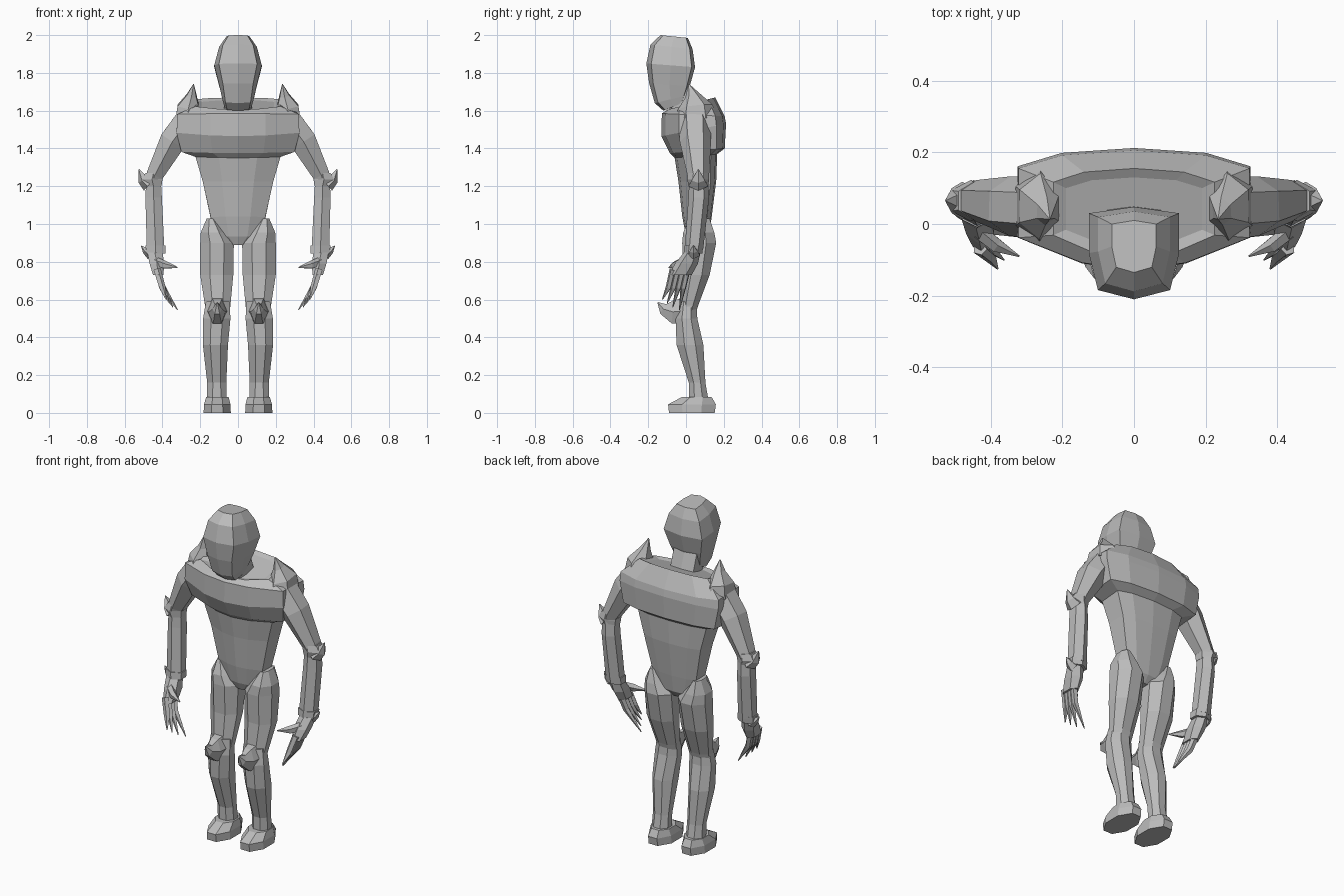
import bpy, bmesh, math
from mathutils import Vector

grey = bpy.data.materials.new("plain grey")
grey.diffuse_color = (0.5, 0.5, 0.5, 1)


def loft(name, rings, mirror=False):
    """Skin a list of closed rings, cap both ends, optionally mirror in x."""
    bm = bmesh.new()
    vs = [[bm.verts.new(p) for p in r] for r in rings]
    n = len(vs[0])
    for a, b in zip(vs, vs[1:]):
        for i in range(n):
            j = (i + 1) % n
            bm.faces.new((a[i], a[j], b[j], b[i]))
    bm.faces.new(vs[0][::-1])
    bm.faces.new(vs[-1])
    bmesh.ops.recalc_face_normals(bm, faces=bm.faces)
    me = bpy.data.meshes.new(name)
    bm.to_mesh(me)
    bm.free()
    me.materials.append(grey)
    ob = bpy.data.objects.new(name, me)
    bpy.context.collection.objects.link(ob)
    if mirror:
        ob.modifiers.new("mirror", 'MIRROR')
    return ob


def section(half, w, f, b, zf, zb):
    """Symmetric ring; half = (x fraction, depth fraction) from front to back."""
    pts = [(x * w, f + t * (b - f), zf + t * (zb - zf)) for x, t in half]
    return pts + [(-x, y, z) for x, y, z in pts[-2:0:-1]]


def circle(n):
    k = 1 / math.cos(math.pi / n)
    return [(k * math.cos(a), k * math.sin(a))
            for a in ((i + 0.5) * math.tau / n for i in range(n))]


def stack(name, levels, n=8):
    """Mirrored part from horizontal rings (x0, x1, y0, y1, z)."""
    loft(name, [[((x0 + x1) / 2 + c * (x1 - x0) / 2, (y0 + y1) / 2 + s * (y1 - y0) / 2, z)
                 for c, s in circle(n)] for x0, x1, y0, y1, z in levels], True)


def tube(name, path, n=6, ref=(0, 1, 0)):
    """Mirrored part along a path of (point, width, depth)."""
    P = [Vector(p[0]) for p in path]
    rings = []
    for i, (_, rw, rd) in enumerate(path):
        t = (P[min(i + 1, len(P) - 1)] - P[max(i - 1, 0)]).normalized()
        v = Vector(ref)
        v = (v - t * v.dot(t)).normalized()
        u = v.cross(t)
        rings.append([P[i] + u * c * rw + v * s * rd for c, s in circle(n)])
    loft(name, rings, True)


# head
head_half = [(0, 0), (.8, .1), (1, .5), (1, .93), (0, 1)]
loft("head", [section(head_half, *r) for r in (
    (.072, -.12, -.02, 1.60, 1.64), (.083, -.165, .0, 1.64, 1.68),
    (.1, -.195, .02, 1.745, 1.73), (.126, -.21, .048, 1.85, 1.83),
    (.1, -.188, .035, 1.95, 1.925), (.062, -.135, .01, 2.0, 1.985))])
loft("neck", [section(head_half, *r) for r in (
    (.075, -.08, .06, 1.55, 1.6), (.075, -.1, .01, 1.7, 1.74))])

# torso
body_half = [(0, 0), (.45, .06), (1, .27), (1, .85), (.62, .96), (0, 1)]
loft("torso", [section(body_half, *r) for r in (
    (.05, .02, .09, .89, .89), (.11, .0, .12, .935, .93),
    (.145, -.02, .135, 1.04, 1.03), (.187, -.04, .16, 1.225, 1.23),
    (.225, -.06, .165, 1.35, 1.37), (.30, -.085, .205, 1.375, 1.4),
    (.325, -.13, .212, 1.465, 1.53), (.322, -.128, .205, 1.585, 1.57),
    (.225, -.10, .155, 1.605, 1.67), (.19, -.07, .13, 1.60, 1.655))])

# shoulder spikes
tube("shoulder_spike", [((-.262, .05, 1.56), .068, .095), ((-.262, .05, 1.62), .058, .08),
                        ((-.245, .035, 1.68), .026, .035), ((-.235, .015, 1.74), .002, .002)])

# arms
tube("upper_arm", [((-.27, .045, 1.54), .07, .075), ((-.345, .05, 1.44), .069, .072),
                   ((-.44, .065, 1.26), .045, .05), ((-.453, .065, 1.22), .04, .045)])
stack("forearm", [(-.485, -.41, .025, .11, 1.26), (-.49, -.403, .02, .115, 1.14),
                  (-.483, -.39, .0, .085, .87)], 6)
stack("elbow_band", [(-.49, -.405, .02, .11, 1.27), (-.51, -.4, .015, .115, 1.235),
                     (-.49, -.405, .02, .11, 1.2)], 6)
tube("elbow_spike", [((-.47, .065, 1.21), .035, .045), ((-.50, .065, 1.235), .025, .03),
                     ((-.525, .065, 1.29), .002, .002)], 5)
stack("wrist_band", [(-.49, -.385, -.002, .085, .885), (-.485, -.385, -.005, .08, .845)], 6)
tube("wrist_spike", [((-.46, .04, .84), .025, .03), ((-.49, .04, .86), .015, .018),
                     ((-.512, .04, .885), .002, .002)], 5)

# hands
stack("palm", [(-.48, -.40, -.005, .07, .85), (-.468, -.39, -.05, .055, .79),
               (-.45, -.395, -.085, .022, .73)], 6)
for i, tip in enumerate([(-.32, -.035, .545), (-.345, -.07, .56),
                         (-.363, -.1, .58), (-.38, -.125, .6)]):
    y = .008 - .026 * i
    tube(f"finger_{i + 1}", [((-.43, y, .76), .017, .014), ((-.402, y - .022, .665), .015, .013),
                             (tip, .002, .002)], 5)
tube("thumb", [((-.435, -.02, .80), .02, .018), ((-.385, -.06, .782), .018, .016),
               ((-.32, -.09, .77), .002, .002)], 5)

# legs
stack("thigh", [(-.165, -.12, .02, .125, 1.03), (-.197, -.06, -.015, .15, .955),
                (-.2, -.022, -.02, .16, .9), (-.2, -.025, -.015, .125, .73),
                (-.175, -.04, -.03, .065, .57), (-.17, -.045, -.04, .05, .52)])
stack("shin", [(-.17, -.045, -.04, .055, .59), (-.185, -.04, -.055, .06, .5),
               (-.186, -.053, -.05, .092, .36), (-.163, -.062, .015, .103, .16),
               (-.165, -.06, .015, .12, .06)])
tube("knee_spike", [((-.11, .0, .54), .07, .05), ((-.11, -.07, .535), .062, .038),
                    ((-.11, -.12, .55), .03, .022), ((-.11, -.15, .585), .002, .002)],
     6, (1, 0, 0))
stack("foot", [(-.182, -.038, -.09, .152, 0), (-.18, -.04, -.095, .158, .045),
               (-.168, -.05, -.02, .135, .085)])
